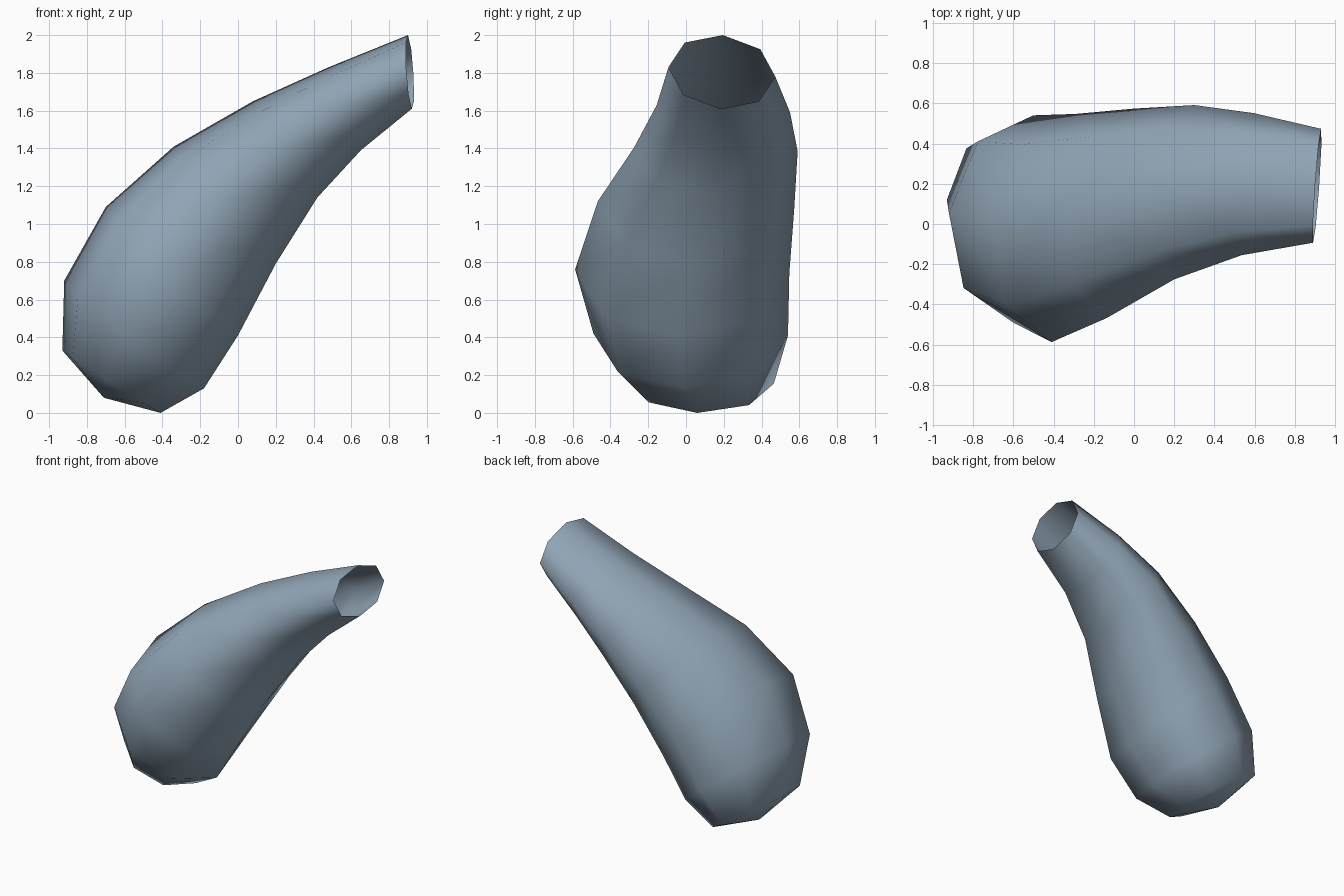
import bpy, bmesh, math
from mathutils import Vector

if "Cube" in bpy.data.objects:
    bpy.data.objects.remove(bpy.data.objects["Cube"])

SIDES = 8

# Cross-sections along the bent tube, from open mouth to rounded end:
# (upper x, upper z, lower x, lower z, centre y, upper y tilt, side axis x, y, z)
RINGS = [
    (0.90, 2.00, 0.92, 1.61, 0.19, 0.005, 0.02, 0.283, -0.025),
    (0.48, 1.83, 0.65, 1.39, 0.198, 0.01, 0.03, 0.353, -0.02),
    (0.08, 1.65, 0.42, 1.14, 0.158, 0.01, 0.05, 0.433, -0.01),
    (-0.34, 1.41, 0.20, 0.79, 0.053, 0.02, 0.065, 0.52, -0.02),
    (-0.70, 1.09, 0.00, 0.41, -0.02, 0.02, 0.06, 0.567, -0.01),
    (-0.92, 0.70, -0.18, 0.13, 0.025, 0.03, 0.05, 0.515, -0.005),
    (-0.93, 0.33, -0.41, 0.00, 0.09, 0.03, 0.03, 0.375, -0.01),
]
END_TIP = (-0.71, 0.11, 0.08)

mat = bpy.data.materials.new("blue grey")
mat.diffuse_color = (0.28, 0.37, 0.46, 1)
mat.use_nodes = True
mat.node_tree.nodes["Principled BSDF"].inputs["Base Color"].default_value = mat.diffuse_color

# Lofted tube shell, mouth left open
bm = bmesh.new()
loops = []
for ux, uz, lx, lz, cy, tilt, vx, vy, vz in RINGS:
    centre = Vector(((ux + lx) / 2, cy, (uz + lz) / 2))
    up = Vector(((ux - lx) / 2, tilt, (uz - lz) / 2))
    side = Vector((vx, vy, vz))
    loops.append([bm.verts.new(centre + up * math.cos(a) + side * math.sin(a))
                  for a in (2 * math.pi * i / SIDES for i in range(SIDES))])

for a, b in zip(loops, loops[1:]):
    for i in range(SIDES):
        j = (i + 1) % SIDES
        bm.faces.new((a[i], a[j], b[j], b[i]))

# Shallow domed end
tip = bm.verts.new(END_TIP)
for i in range(SIDES):
    bm.faces.new((loops[-1][i], loops[-1][(i + 1) % SIDES], tip))

bmesh.ops.recalc_face_normals(bm, faces=bm.faces)
# make sure the open shell faces outward (tip must look down)
bm.normal_update()
if tip.normal.z > 0:
    bmesh.ops.reverse_faces(bm, faces=bm.faces)
for f in bm.faces:
    f.smooth = True

mesh = bpy.data.meshes.new("bent_tube")
bm.to_mesh(mesh)
bm.free()
mesh.materials.append(mat)
obj = bpy.data.objects.new("bent_tube", mesh)
bpy.context.collection.objects.link(obj)
